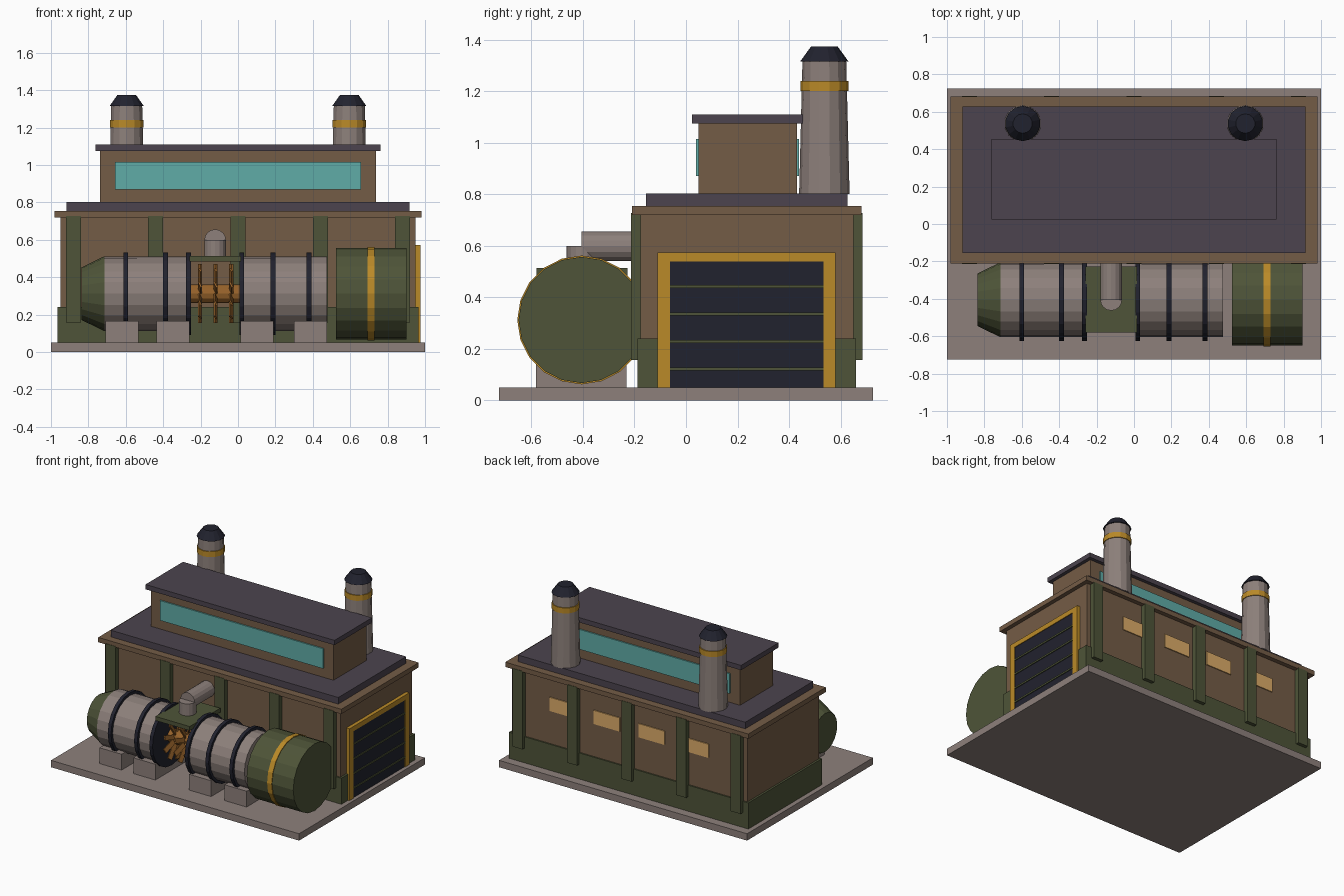
import bpy, bmesh, math
from mathutils import Matrix, Vector

if "Cube" in bpy.data.objects:
    bpy.data.objects.remove(bpy.data.objects["Cube"])


def material(name, r, g, b):
    def lin(c):
        c /= 255
        return c / 12.92 if c <= 0.04045 else ((c + 0.055) / 1.055) ** 2.4
    m = bpy.data.materials.new(name)
    m.diffuse_color = (lin(r), lin(g), lin(b), 1)
    m.use_nodes = True
    m.node_tree.nodes["Principled BSDF"].inputs["Base Color"].default_value = m.diffuse_color
    return m


STONE = material("grey stone", 141, 128, 123)
BROWN = material("brown wall", 116, 92, 70)
ROOF = material("slate roof", 76, 68, 78)
OLIVE = material("olive green", 78, 84, 56)
DARK = material("dark iron", 33, 34, 46)
GOLD = material("gold trim", 186, 138, 40)
TEAL = material("teal glass", 96, 172, 167)
AMBER = material("amber glass", 220, 172, 105)
COPPER = material("copper", 150, 98, 42)


def finish(name, bm, mat):
    bmesh.ops.recalc_face_normals(bm, faces=bm.faces)
    me = bpy.data.meshes.new(name)
    bm.to_mesh(me)
    bm.free()
    me.materials.append(mat)
    ob = bpy.data.objects.new(name, me)
    bpy.context.collection.objects.link(ob)
    return ob


def box(name, mat, x, y, z):
    """Box from (min, max) ranges."""
    bm = bmesh.new()
    lo, hi = Vector((x[0], y[0], z[0])), Vector((x[1], y[1], z[1]))
    bmesh.ops.create_cube(bm, size=1, matrix=Matrix.Translation((lo + hi) / 2)
                          @ Matrix.Diagonal((*(hi - lo), 1)))
    return finish(name, bm, mat)


def tube(name, mat, start, end, r1, r2=None, sides=20):
    """Flat-sided cylinder or cone between two points."""
    a, b = Vector(start), Vector(end)
    rot = (b - a).to_track_quat('Z', 'Y').to_matrix().to_4x4()
    bm = bmesh.new()
    bmesh.ops.create_cone(bm, cap_ends=True, segments=sides, radius1=r1,
                          radius2=r1 if r2 is None else r2, depth=(b - a).length,
                          matrix=Matrix.Translation((a + b) / 2) @ rot)
    return finish(name, bm, mat)


# Ground slab and main hall
box("base_slab", STONE, (-1, 1), (-0.725, 0.725), (0, 0.05))
box("plinth", OLIVE, (-0.965, 0.965), (-0.188, 0.66), (0.05, 0.24))
box("hall_walls", BROWN, (-0.95, 0.95), (-0.177, 0.65), (0.05, 0.73))
box("cornice", BROWN, (-0.98, 0.98), (-0.21, 0.682), (0.72, 0.755))
box("main_roof", ROOF, (-0.917, 0.917), (-0.155, 0.627), (0.755, 0.803))

# Pilasters on the front and back walls
for x in (-0.88, -0.44, 0, 0.44, 0.88):
    box("front_pilaster", OLIVE, (x - 0.04, x + 0.04), (-0.213, -0.17), (0.157, 0.727))
    box("back_pilaster", OLIVE, (x - 0.04, x + 0.04), (0.64, 0.685), (0.157, 0.727))

# Back windows
for x in (-0.535, -0.18, 0.18, 0.535):
    box("back_window", AMBER, (x - 0.105, x + 0.105), (0.648, 0.657), (0.48, 0.58))

# Raised roof lantern with long windows on both sides
box("lantern_walls", BROWN, (-0.737, 0.737), (0.048, 0.43), (0.80, 1.08))
box("lantern_roof", ROOF, (-0.762, 0.762), (0.023, 0.455), (1.075, 1.11))
for y in (0.044, 0.434):
    box("lantern_window", TEAL, (-0.658, 0.658), (y - 0.005, y + 0.005), (0.87, 1.015))

# Roller door on the right wall
for y in (-0.11, 0.533):
    box("door_jamb", GOLD, (0.94, 0.976), (y, y + 0.047), (0.05, 0.573))
box("door_lintel", GOLD, (0.94, 0.976), (-0.063, 0.533), (0.538, 0.573))
box("door_panel", DARK, (0.94, 0.971), (-0.063, 0.533), (0.05, 0.538))
for z in (0.122, 0.228, 0.335, 0.442):
    box("door_slat", OLIVE, (0.96, 0.977), (-0.063, 0.533), (z - 0.006, z + 0.006))

# Chimneys
for x in (-0.595, 0.595):
    def stack(name, mat, z0, z1, r1, r2):
        tube(name, mat, (x, 0.537, z0), (x, 0.537, z1), r1, r2, 14)
    stack("chimney", STONE, 0.80, 1.315, 0.098, 0.085)
    stack("chimney_band", GOLD, 1.20, 1.24, 0.093, 0.093)
    stack("chimney_cap", DARK, 1.315, 1.373, 0.094, 0.052)

# Turbine along the front
AY, AZ = -0.405, 0.312


def axial(name, mat, x0, x1, r1, r2=None, sides=20):
    return tube(name, mat, (x0, AY, AZ), (x1, AY, AZ), r1, r2, sides)


axial("nose_cone", OLIVE, -0.838, -0.715, 0.14, 0.2)
axial("left_drum", STONE, -0.715, -0.265, 0.2)
axial("right_drum", STONE, 0.02, 0.475, 0.2)
for x in (-0.6, -0.388, -0.265, 0.02, 0.187, 0.38):
    axial("drum_ring", DARK, x - 0.013, x + 0.013, 0.22)
axial("generator_drum", OLIVE, 0.525, 0.9, 0.245)
axial("generator_band", GOLD, 0.693, 0.73, 0.25)

# Support blocks
for x in (-0.62, -0.348, 0.102, 0.388):
    box("support_block", STONE, (x - 0.089, x + 0.089), (-0.582, -0.23), (0.05, 0.165))

# Exposed rotor: shaft and three rows of pitched blades
axial("rotor_shaft", COPPER, -0.26, 0.015, 0.05, sides=12)
for cx in (-0.203, -0.12, -0.037):
    bm = bmesh.new()
    for i in range(10):
        place = (Matrix.Translation((cx, AY, AZ))
                 @ Matrix.Rotation(i * math.tau / 10, 4, 'X')
                 @ Matrix.Translation((0, 0, 0.1))
                 @ Matrix.Rotation(math.radians(25), 4, 'Z')
                 @ Matrix.Diagonal((0.01, 0.034, 0.115, 1)))
        bmesh.ops.create_cube(bm, size=1, matrix=place)
    finish("rotor_blades", bm, COPPER)

# Cover plate and exhaust pipe into the hall
box("rotor_cover", OLIVE, (-0.26, 0.017), (-0.58, -0.228), (0.483, 0.513))
tube("pipe_riser", STONE, (-0.122, -0.405, 0.5), (-0.122, -0.405, 0.6), 0.058, sides=16)
tube("pipe_run", STONE, (-0.122, -0.405, 0.598), (-0.122, -0.17, 0.598), 0.058, sides=16)
